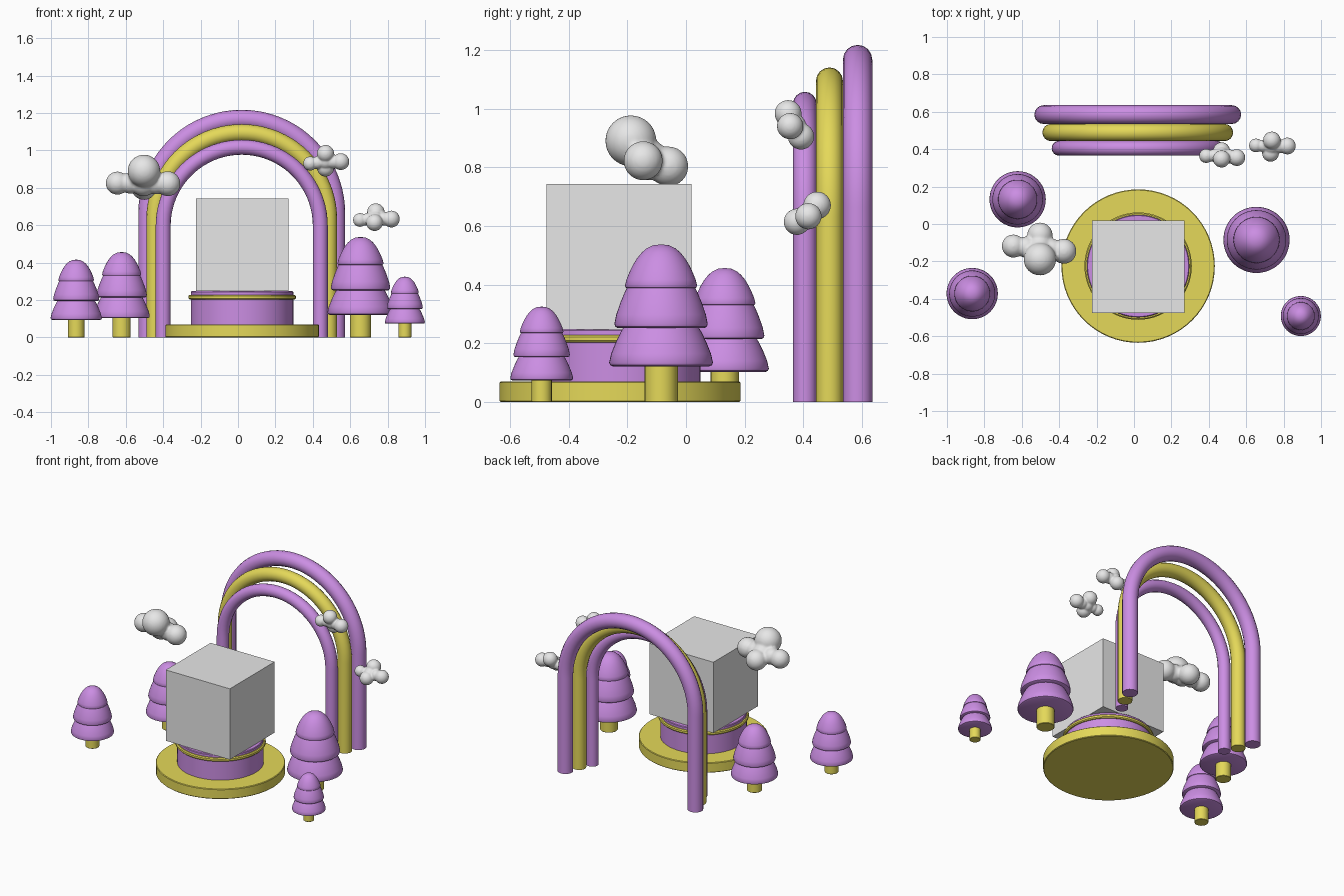
import bpy
import bmesh
from math import pi, sin, cos, radians
from mathutils import Vector, Matrix

default = bpy.data.objects.get("Cube")
if default:
    bpy.data.objects.remove(default, do_unlink=True)


def material(name, colour):
    mat = bpy.data.materials.new(name)
    mat.use_nodes = True
    mat.diffuse_color = (*colour, 1)
    mat.node_tree.nodes["Principled BSDF"].inputs["Base Color"].default_value = (*colour, 1)
    return mat


purple = material("lilac_purple", (0.6, 0.27, 0.77))
yellow = material("mustard_yellow", (0.78, 0.69, 0.1))
grey = material("pale_grey", (0.8, 0.8, 0.8))


def shade(obj, angle=40):
    bpy.ops.object.select_all(action='DESELECT')
    obj.select_set(True)
    bpy.context.view_layer.objects.active = obj
    bpy.ops.object.shade_smooth_by_angle(angle=radians(angle))


def add_mesh(name, bm, mat, location=(0, 0, 0)):
    bmesh.ops.recalc_face_normals(bm, faces=bm.faces)
    mesh = bpy.data.meshes.new(name)
    bm.to_mesh(mesh)
    bm.free()
    mesh.materials.append(mat)
    obj = bpy.data.objects.new(name, mesh)
    obj.location = location
    bpy.context.collection.objects.link(obj)
    return obj


def lathe(name, profile, mat, location, segments=48):
    """Spin a closed (radius, height) profile about the z axis."""
    bm = bmesh.new()
    verts = [bm.verts.new((r, 0, z)) for r, z in profile]
    edges = [bm.edges.new(pair) for pair in zip(verts, verts[1:])]
    bmesh.ops.spin(bm, geom=verts + edges, cent=(0, 0, 0), axis=(0, 0, 1),
                   angle=2 * pi, steps=segments, use_merge=True)
    bmesh.ops.remove_doubles(bm, verts=bm.verts, dist=0.0001)
    obj = add_mesh(name, bm, mat, location)
    shade(obj)
    return obj


def disc(name, radius, low, high, bevel, mat, location, segments=64):
    """Cylinder with softened rims."""
    profile = [(0, low), (radius - bevel, low), (radius, low + bevel),
               (radius, high - bevel), (radius - bevel, high), (0, high)]
    return lathe(name, profile, mat, location, segments)


# Round stage with pedestal and display block
stage = (0.022, -0.225, 0)
disc("stage_base", 0.41, 0, 0.07, 0.004, yellow, stage)
disc("pedestal", 0.274, 0.06, 0.247, 0.004, purple, stage)
disc("pedestal_band", 0.287, 0.203, 0.228, 0.006, yellow, stage)

bm = bmesh.new()
bmesh.ops.create_cube(bm, size=0.495)
add_mesh("display_block", bm, grey, (0.022, -0.228, 0.495))


# Arches: straight legs joined by a half circle
def arch(name, y, half_width, tube, top, mat):
    spring = top - tube - half_width
    path = [(-half_width, 0)]
    for i in range(41):
        a = pi - pi * i / 40
        path.append((half_width * cos(a), spring + half_width * sin(a)))
    path.append((half_width, 0))
    curve = bpy.data.curves.new(name, 'CURVE')
    curve.dimensions = '3D'
    curve.bevel_depth = tube
    curve.bevel_resolution = 6
    curve.use_fill_caps = True
    spline = curve.splines.new('POLY')
    spline.points.add(len(path) - 1)
    for point, (x, z) in zip(spline.points, path):
        point.co = (x, 0, z, 1)
    curve.materials.append(mat)
    obj = bpy.data.objects.new(name, curve)
    obj.location = (0.02, y, 0)
    bpy.context.collection.objects.link(obj)
    bpy.ops.object.select_all(action='DESELECT')
    obj.select_set(True)
    bpy.context.view_layer.objects.active = obj
    bpy.ops.object.convert(target='MESH')
    shade(bpy.context.object)


arch("back_arch", 0.585, 0.503, 0.05, 1.217, purple)
arch("middle_arch", 0.489, 0.464, 0.046, 1.14, yellow)
arch("front_arch", 0.405, 0.42, 0.04, 1.057, purple)

# Trees: a trunk under three stacked domes
DOME = [(0, 0), (0.93, 0), (0.98, 0.02), (1, 0.06), (0.96, 0.2), (0.87, 0.38),
        (0.78, 0.53), (0.67, 0.68), (0.54, 0.81), (0.4, 0.91), (0.22, 0.98), (0, 1)]
TIERS = [("lower", 0.121, 0.177, 0.22), ("middle", 0.252, 0.159, 0.23),
         ("top", 0.387, 0.123, 0.15)]


def tree(name, x, y, scale):
    place = (x, y, 0)
    disc(name + "_trunk", 0.057 * scale, 0, 0.14 * scale, 0.002, yellow, place, 20)
    for tier, base, radius, height in TIERS:
        profile = [(r * radius * scale, (base + h * height) * scale) for r, h in DOME]
        lathe(f"{name}_{tier}_foliage", profile, purple, place)


tree("far_right_tree", -0.865, -0.372, 0.775)
tree("right_tree", -0.622, 0.132, 0.85)
tree("left_tree", 0.655, -0.085, 1)
tree("far_left_tree", 0.892, -0.492, 0.605)


# Clouds: puffs around a hub, blended into one surface
def cloud(name, centre, hub, puffs):
    bm = bmesh.new()
    centre = Vector(centre)

    def ball(position, radius):
        bmesh.ops.create_icosphere(bm, subdivisions=4, radius=radius,
                                   matrix=Matrix.Translation(position))

    ball((0, 0, 0), hub)
    for x, y, z, radius in puffs:
        offset = Vector((x, y, z)) - centre
        ball(offset, radius)
        ball(offset * 0.5, (hub + radius) * 0.43)
    obj = add_mesh(name, bm, grey, centre)
    remesh = obj.modifiers.new("blend", 'REMESH')
    remesh.mode = 'VOXEL'
    remesh.voxel_size = hub * 0.11
    remesh.use_smooth_shade = True
    smooth = obj.modifiers.new("soften", 'SMOOTH')
    smooth.factor = 0.5
    smooth.iterations = 6


cloud("right_cloud", (-0.505, -0.13, 0.825), 0.07, [
    (-0.503, -0.188, 0.89, 0.087), (-0.645, -0.118, 0.825, 0.062),
    (-0.375, -0.146, 0.822, 0.067), (-0.503, -0.06, 0.803, 0.068)])
cloud("arch_cloud", (0.468, 0.368, 0.94), 0.042, [
    (0.468, 0.348, 0.983, 0.046), (0.386, 0.364, 0.93, 0.038),
    (0.55, 0.355, 0.94, 0.045), (0.468, 0.392, 0.905, 0.045)])
cloud("left_cloud", (0.735, 0.415, 0.635), 0.042, [
    (0.737, 0.447, 0.67, 0.047), (0.652, 0.42, 0.628, 0.037),
    (0.82, 0.417, 0.633, 0.045), (0.73, 0.378, 0.614, 0.045)])
